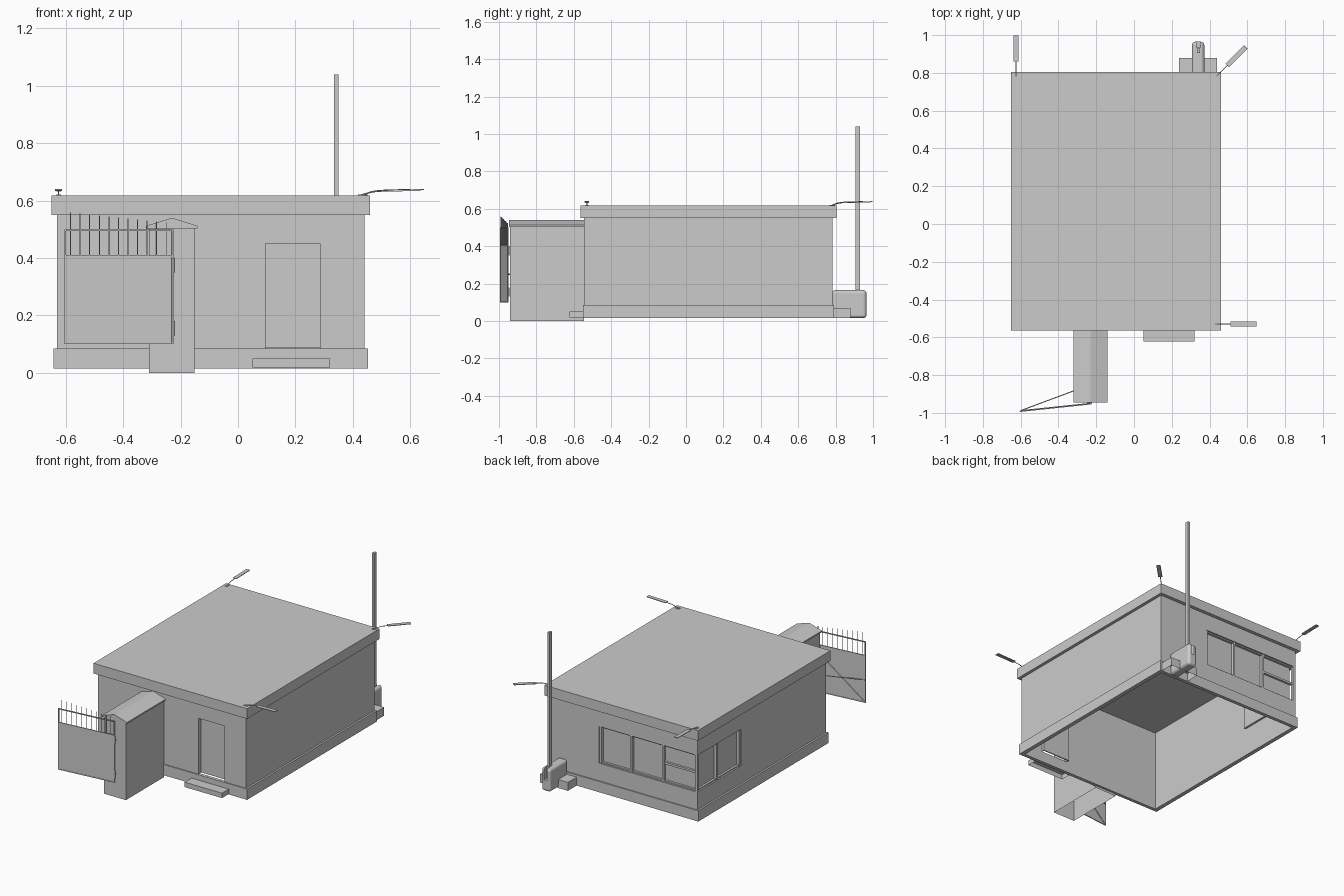
import bpy, bmesh, math
from mathutils import Matrix, Vector

if "Cube" in bpy.data.objects:
    bpy.data.objects.remove(bpy.data.objects["Cube"])

grey = bpy.data.materials.new("plain grey")
grey.diffuse_color = (0.6, 0.6, 0.6, 1)
grey.use_nodes = True
grey.node_tree.nodes["Principled BSDF"].inputs["Base Color"].default_value = grey.diffuse_color


def finish(name, bm, matrix=None):
    if matrix is not None:
        bm.transform(matrix)
    bmesh.ops.recalc_face_normals(bm, faces=bm.faces[:])
    me = bpy.data.meshes.new(name)
    bm.to_mesh(me)
    bm.free()
    ob = bpy.data.objects.new(name, me)
    me.materials.append(grey)
    bpy.context.collection.objects.link(ob)
    return ob


def box(name, x, y, z, matrix=None, open_bottom=False):
    """Box from (min, max) ranges on each axis."""
    bm = bmesh.new()
    bmesh.ops.create_cube(bm, size=1)
    for v in bm.verts:
        v.co = Vector([(a + b) / 2 + c * (b - a) for (a, b), c in zip((x, y, z), v.co)])
    if open_bottom:
        bm.normal_update()
        bmesh.ops.delete(bm, geom=[f for f in bm.faces if f.normal.z < -.9], context='FACES')
    return finish(name, bm, matrix)


def rod(name, p, q, r, sides=6, matrix=None):
    """Thin cylinder between two points."""
    p, q = Vector(p), Vector(q)
    d = q - p
    bm = bmesh.new()
    bmesh.ops.create_cone(bm, cap_ends=True, segments=sides, radius1=r, radius2=r, depth=d.length)
    bm.transform(Matrix.Translation((p + q) / 2) @ d.to_track_quat('Z', 'Y').to_matrix().to_4x4())
    return finish(name, bm, matrix)


def prism(name, profile, y0, y1):
    """Extrude an xz profile along y."""
    bm = bmesh.new()
    f = bm.faces.new([bm.verts.new((x, y0, z)) for x, z in profile])
    ext = bmesh.ops.extrude_face_region(bm, geom=[f])
    for v in ext["geom"]:
        if isinstance(v, bmesh.types.BMVert):
            v.co.y = y1
    bm.faces.new([v for v in f.verts]) if not f.is_valid else None
    return finish(name, bm)


def cut(ob, *cutters):
    for c in cutters:
        m = ob.modifiers.new("cut", 'BOOLEAN')
        m.operation, m.solver, m.object = 'DIFFERENCE', 'EXACT', c
        c.hide_render = True
        c.hide_viewport = True


# Building shell: open at the bottom, hollow inside
Z0, Z1 = .20, .44
walls = box("walls", (-.63, .44), (-.545, .782), (.085, .55))
plinth = box("plinth", (-.642, .452), (-.552, .79), (.015, .085))
room = box("room_cutter", (-.615, .425), (-.53, .767), (-.1, .7))
back_hole = box("back_window_cutter", (-.7, .08), (.70, .9), (Z0, Z1))
side_hole = box("side_window_cutter", (-.8, -.55), (.33, .85), (Z0, Z1))
door_hole = box("door_cutter", (.095, .285), (-.7, -.45), (.0851, .45))
cut(walls, room, back_hole, side_hole, door_hole)
cut(plinth, room)
box("roof_slab", (-.65, .46), (-.563, .805), (.55, .617))

# Door and step
box("door_leaf", (.09, .29), (-.517, -.510), (.086, .455))
for x in (.0925, .2875):
    box("door_jamb", (x - .0025, x + .0025), (-.53, -.512), (.086, .455))
box("door_step", (.05, .32), (-.622, -.545), (.018, .05), None, True)

# Corner window: panes, posts, sills and rails
box("back_glass", (-.605, .085), (.754, .758), (Z0, Z1))
box("side_glass", (-.606, -.602), (.325, .757), (Z0, Z1))
box("corner_post", (-.63, -.612), (.764, .782), (Z0, Z1))
for i, x in enumerate((-.377, -.147, .074)):
    box(f"back_window_post_{i}", (x - .007, x + .007), (.755, .776), (Z0, Z1))
for i, y in enumerate((.336, .57)):
    box(f"side_window_post_{i}", (-.624, -.603), (y - .007, y + .007), (Z0, Z1))
box("back_window_rail", (-.612, -.377), (.755, .772), (.315, .329))
for z in (Z0 + .004, Z1 - .004):
    box("back_window_frame", (-.612, .08), (.754, .772), (z - .004, z + .004))
    box("side_window_frame", (-.62, -.602), (.33, .765), (z - .004, z + .004))

# Gate wall with gabled coping
box("gate_wall", (-.31, -.152), (-.94, -.545), (0, .51), None, True)
prism("gate_wall_coping", [(-.32, .503), (-.32, .512), (-.23, .54), (-.141, .512), (-.141, .503)],
      -.946, -.545)

# Gate leaf, built along local x and swung slightly open
G = Matrix.Translation((-.225, -.952, 0)) @ Matrix.Rotation(math.pi + .105, 4, 'Z')
L = .382
box("gate_sheet", (0, L), (-.0015, .0015), (.10, .41), G)
for z in (.103, .407, .497):
    box("gate_rail", (0, L), (-.003, .003), (z - .003, z + .003), G)
for x in (.003, L - .003):
    box("gate_stile", (x - .003, x + .003), (-.003, .003), (.10, .50), G)
rod("gate_brace", (.01, -.003, .40), (L - .01, -.003, .11), .003, 6, G)
for i in range(11):
    x = .025 + i * .0335
    rod(f"gate_spike_{i}", (x, 0, .41), (x, 0, .524 + i * .0034), .0018, 5, G)
rod("gate_stay", (-.60, -.988, .25), (-.305, -.878, .25), .003)
for z in (.155, .375):
    rod("hinge_pin", (-.225, -.948, z - .025), (-.225, -.948, z + .025), .0035, 8)
    box("hinge_plate", (-.25, -.222), (-.948, -.938), (z - .006, z + .006))

# Mast with its rounded, slotted footing
footing = box("mast_footing", (.307, .372), (.78, .965), (.015, .165))
bev = footing.modifiers.new("round", 'BEVEL')
bev.width, bev.segments = .018, 4
cut(footing, box("slot_cutter", (.33, .352), (.935, 1), (.09, .2)))
box("footing_block", (.237, .44), (.78, .88), (.015, .07), None, True)
box("mast", (.334, .35), (.906, .93), (.10, 1.04))

# Roof lamps: bent arm with a shallow head
for name, x, y, ang in (("front_right", .42, -.53, 0), ("back_right", .43, .775, 45),
                        ("back_left", -.625, .77, 90)):
    M = Matrix.Translation((x, y, 0)) @ Matrix.Rotation(math.radians(ang), 4, 'Z')
    box(name + "_lamp_foot", (-.002, .022), (-.008, .008), (.616, .621), M)
    rod(name + "_lamp_arm_a", (.01, 0, .62), (.05, 0, .631), .0025, 6, M)
    rod(name + "_lamp_arm_b", (.05, 0, .631), (.10, 0, .635), .0025, 6, M)
    tilt = M @ Matrix.Translation((.09, 0, .634)) @ Matrix.Rotation(-.025, 4, 'Y')
    box(name + "_lamp_head", (0, .138), (-.0125, .0125), (-.001, .003), tilt)
    box(name + "_lamp_glass", (.012, .126), (-.008, .008), (-.003, -.001), tilt)
